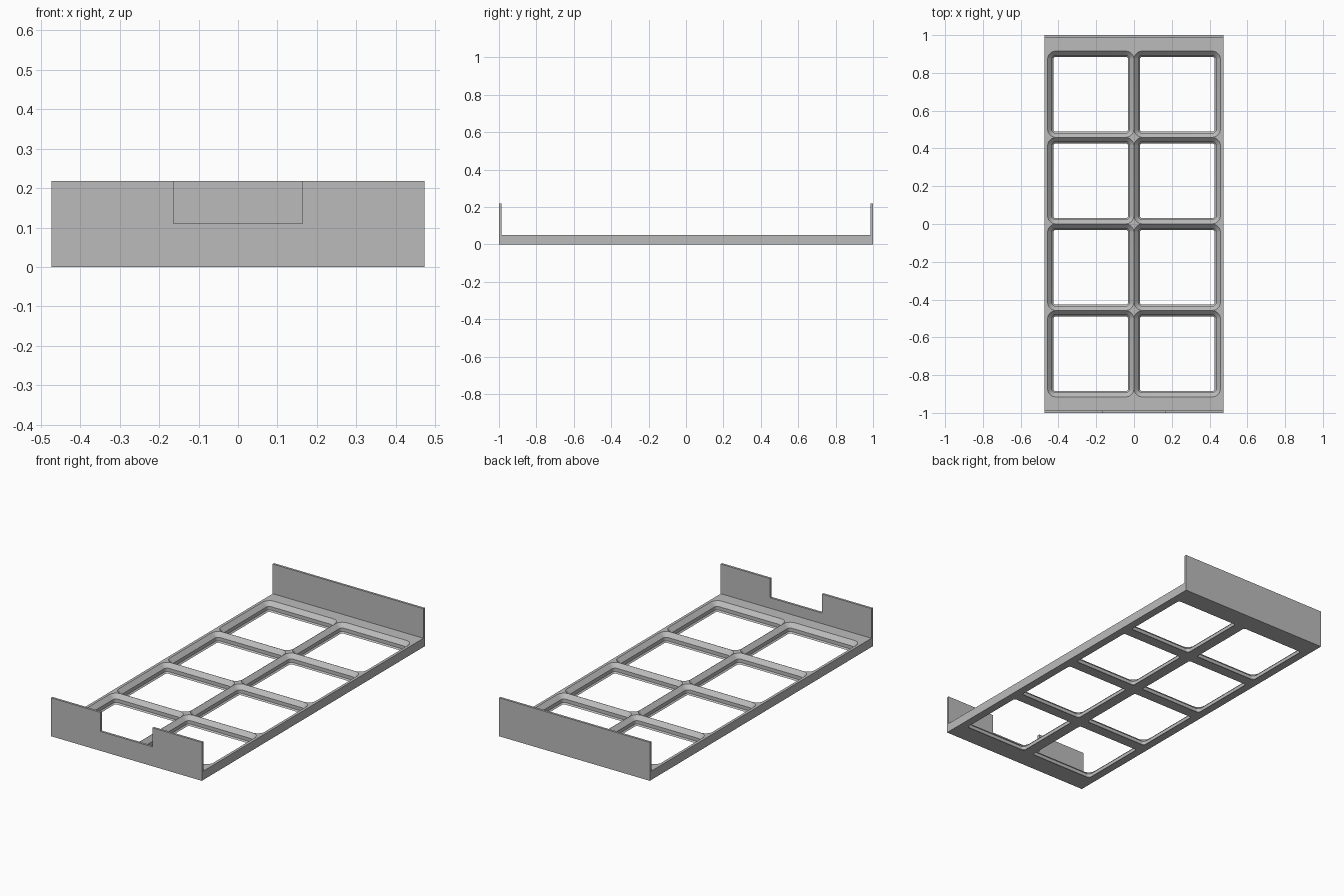
import bpy, bmesh, math

if "Cube" in bpy.data.objects:
    bpy.data.objects.remove(bpy.data.objects["Cube"], do_unlink=True)

HALF_X, HALF_Y = 0.473, 1.0
BASE_H, WALL_H, WALL_T = 0.05, 0.218, 0.013
PITCH = 0.458

grey = bpy.data.materials.new("grey plastic")
grey.use_nodes = True
colour = (0.5, 0.5, 0.5, 1)
grey.diffuse_color = colour
grey.node_tree.nodes["Principled BSDF"].inputs["Base Color"].default_value = colour


def make_object(name, bm):
    bmesh.ops.recalc_face_normals(bm, faces=bm.faces)
    mesh = bpy.data.meshes.new(name)
    bm.to_mesh(mesh)
    bm.free()
    mesh.materials.append(grey)
    obj = bpy.data.objects.new(name, mesh)
    bpy.context.collection.objects.link(obj)
    return obj


def extrude_profile(name, outline, direction, to_3d):
    """Flat outline pushed along a direction into a solid."""
    bm = bmesh.new()
    face = bm.faces.new([bm.verts.new(to_3d(a, b)) for a, b in outline])
    moved = bmesh.ops.extrude_face_region(bm, geom=[face], use_keep_orig=True)["geom"]
    bmesh.ops.translate(bm, vec=direction, verts=[v for v in moved if isinstance(v, bmesh.types.BMVert)])
    return make_object(name, bm)


def rounded_square(cx, cy, half, radius, z, steps=8):
    points = []
    for corner, (sx, sy) in enumerate([(1, 1), (-1, 1), (-1, -1), (1, -1)]):
        for i in range(steps + 1):
            a = math.pi / 2 * (corner + i / steps)
            points.append((cx + sx * (half - radius) + radius * math.cos(a),
                           cy + sy * (half - radius) + radius * math.sin(a), z))
    return points


# Solid base slab
base = extrude_profile("grid_base",
                       [(-HALF_X, -HALF_Y), (HALF_X, -HALF_Y), (HALF_X, HALF_Y), (-HALF_X, HALF_Y)],
                       (0, 0, BASE_H), lambda a, b: (a, b, 0))

# Stepped pocket shape: half width, corner radius, height
TOP = 0.2282
SECTION = [(0.198, 0.0125, -0.02), (0.198, 0.0125, 0.0), (0.2055, 0.02, 0.0076),
           (0.2055, 0.02, 0.0272), (TOP, 0.043, BASE_H), (TOP, 0.043, 0.07)]
bm = bmesh.new()
for col in (-0.5, 0.5):
    for row in (-1.5, -0.5, 0.5, 1.5):
        rings = [[bm.verts.new(p) for p in rounded_square(col * PITCH, row * PITCH, h, r, z)]
                 for h, r, z in SECTION]
        for low, high in zip(rings, rings[1:]):
            for i in range(len(low)):
                j = (i + 1) % len(low)
                bm.faces.new((low[i], low[j], high[j], high[i]))
        bm.faces.new(rings[0][::-1])
        bm.faces.new(rings[-1])
cutter = make_object("pocket_cutter", bm)
cutter.hide_render = True

# Cut the pockets through the slab
cut = base.modifiers.new("pockets", "BOOLEAN")
cut.operation = "DIFFERENCE"
cut.solver = "EXACT"
cut.object = cutter
bpy.context.view_layer.objects.active = base
base.select_set(True)
bpy.ops.object.modifier_apply(modifier=cut.name)
bpy.data.objects.remove(cutter, do_unlink=True)
bpy.ops.object.shade_smooth_by_angle(angle=math.radians(20))

# End walls, the front one with a hand notch
NOTCH_X, NOTCH_Z = 0.163, 0.11
back = [(-HALF_X, BASE_H), (HALF_X, BASE_H), (HALF_X, WALL_H), (-HALF_X, WALL_H)]
front = back[:3] + [(NOTCH_X, WALL_H), (NOTCH_X, NOTCH_Z),
                    (-NOTCH_X, NOTCH_Z), (-NOTCH_X, WALL_H)] + back[3:]
extrude_profile("back_wall", back, (0, -WALL_T, 0), lambda a, b: (a, HALF_Y, b))
extrude_profile("front_wall", front, (0, WALL_T, 0), lambda a, b: (a, -HALF_Y, b))
